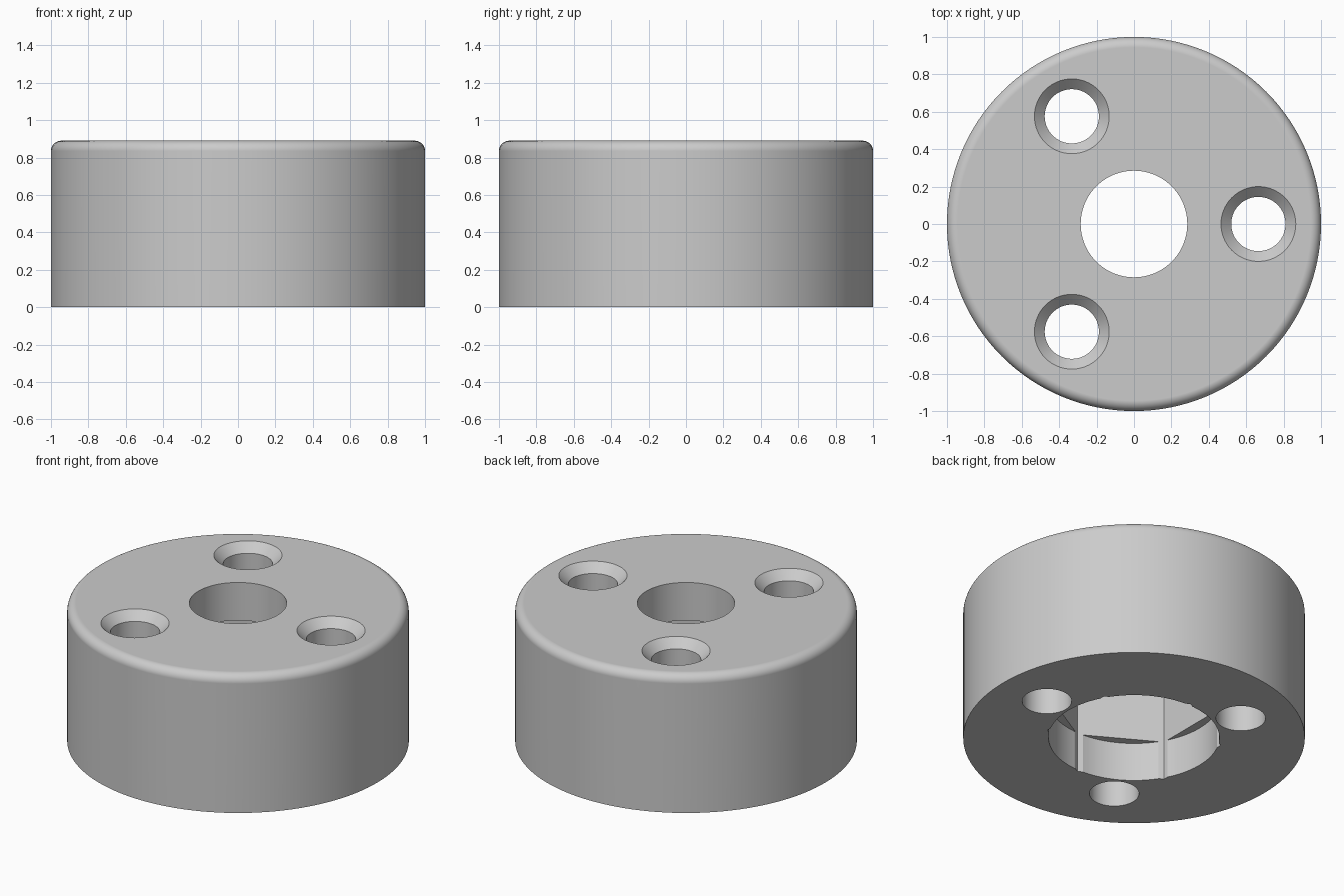
import bpy, bmesh, math

cube = bpy.data.objects.get("Cube")
if cube:
    bpy.data.objects.remove(cube, do_unlink=True)

HEIGHT = 0.89
FILLET = 0.055
HOLE_R, SINK_R = 0.145, 0.2

grey = bpy.data.materials.new("plain grey")
grey.use_nodes = True
grey.diffuse_color = (0.6, 0.6, 0.6, 1)
grey.node_tree.nodes["Principled BSDF"].inputs["Base Color"].default_value = (0.6, 0.6, 0.6, 1)


def turned(name, profile, sides, centre=(0, 0), turn=0.0):
    """Closed solid of revolution from (radius, height) points, bottom to top."""
    bm = bmesh.new()
    rings = []
    for r, z in profile:
        angles = [turn + math.tau * i / sides for i in range(sides)]
        rings.append([bm.verts.new((centre[0] + r * math.cos(a),
                                    centre[1] + r * math.sin(a), z)) for a in angles])
    for low, high in zip(rings, rings[1:]):
        for i in range(sides):
            j = (i + 1) % sides
            bm.faces.new((low[i], low[j], high[j], high[i]))
    bm.faces.new(rings[0][::-1])
    bm.faces.new(rings[-1])
    mesh = bpy.data.meshes.new(name)
    bm.to_mesh(mesh)
    bm.free()
    mesh.materials.append(grey)
    obj = bpy.data.objects.new(name, mesh)
    bpy.context.collection.objects.link(obj)
    return obj


# Round body with a rounded top edge
edge = [(1 - FILLET + FILLET * math.cos(a), HEIGHT - FILLET + FILLET * math.sin(a))
        for a in (math.pi / 2 * i / 8 for i in range(9))]
body = turned("round_body", [(1, 0)] + edge, 128)

# Centre bore, hexagonal pocket, and round mouth of the pocket
cutters = [
    turned("centre_bore", [(0.285, 0.4), (0.285, 1)], 96),
    turned("hex_pocket", [(0.515, -0.1), (0.515, 0.645)], 6, turn=math.pi / 6),
    turned("pocket_mouth", [(0.5, -0.1), (0.5, 0.25)], 96, turn=0.01),
]

# Three countersunk screw holes
depth = SINK_R - HOLE_R
for k in range(3):
    a = math.tau * k / 3
    cutters.append(turned("screw_hole", [
        (HOLE_R, -0.1), (HOLE_R, HEIGHT - depth), (SINK_R, HEIGHT), (SINK_R, 1)],
        64, (0.665 * math.cos(a), 0.665 * math.sin(a))))

bpy.context.view_layer.objects.active = body
for cutter in cutters:
    cutter.hide_render = True
    cut = body.modifiers.new("cut", "BOOLEAN")
    cut.operation = "DIFFERENCE"
    cut.solver = "EXACT"
    cut.object = cutter
    bpy.ops.object.modifier_apply(modifier=cut.name)
    bpy.data.objects.remove(cutter, do_unlink=True)

# Smooth curved walls, crisp edges, flat top and bottom
bpy.ops.object.select_all(action="DESELECT")
body.select_set(True)
bpy.ops.object.shade_smooth_by_angle(angle=math.radians(30))
flat = body.modifiers.new("flat_caps", "WEIGHTED_NORMAL")
flat.keep_sharp = True
